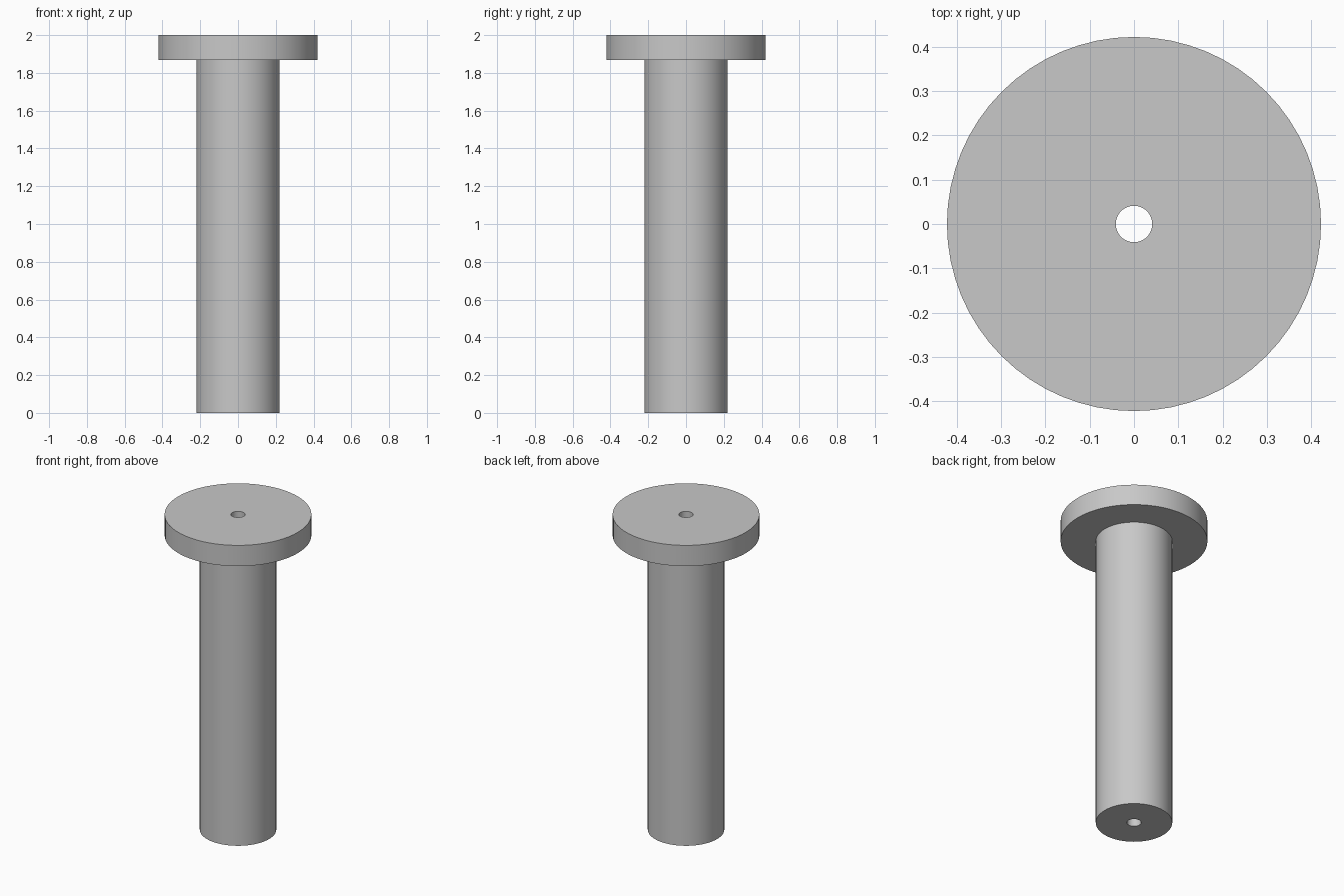
import bpy
import bmesh
import math

default = bpy.data.objects.get("Cube")
if default:
    bpy.data.objects.remove(default, do_unlink=True)

SEGMENTS = 64
HOLE_R, SHAFT_R, HEAD_R = 0.041, 0.22, 0.422
HEAD_Z, TOP_Z = 1.868, 2.0

# Plain grey material
grey = bpy.data.materials.new("plain_grey")
grey.use_nodes = True
colour = (0.58, 0.58, 0.58, 1)
grey.diffuse_color = colour
grey.node_tree.nodes["Principled BSDF"].inputs["Base Color"].default_value = colour


def lathe(name, profile):
    """Revolve a closed (radius, height) profile around z."""
    bm = bmesh.new()
    verts = [bm.verts.new((r, 0, z)) for r, z in profile]
    edges = [bm.edges.new((a, b)) for a, b in zip(verts, verts[1:] + verts[:1])]
    bmesh.ops.spin(bm, geom=verts + edges, cent=(0, 0, 0), axis=(0, 0, 1),
                   angle=math.tau, steps=SEGMENTS, use_merge=True)
    bmesh.ops.remove_doubles(bm, verts=bm.verts, dist=1e-5)
    bmesh.ops.recalc_face_normals(bm, faces=bm.faces)
    mesh = bpy.data.meshes.new(name)
    bm.to_mesh(mesh)
    bm.free()
    mesh.materials.append(grey)
    obj = bpy.data.objects.new(name, mesh)
    bpy.context.collection.objects.link(obj)
    bpy.ops.object.select_all(action="DESELECT")
    obj.select_set(True)
    bpy.context.view_layer.objects.active = obj
    bpy.ops.object.shade_smooth_by_angle(angle=math.radians(30))
    return obj


# Flanged pin: long shaft, wide disc head and a bore right through
lathe("flanged_pin", [
    (HOLE_R, 0), (SHAFT_R, 0), (SHAFT_R, HEAD_Z),
    (HEAD_R, HEAD_Z), (HEAD_R, TOP_Z), (HOLE_R, TOP_Z),
])
